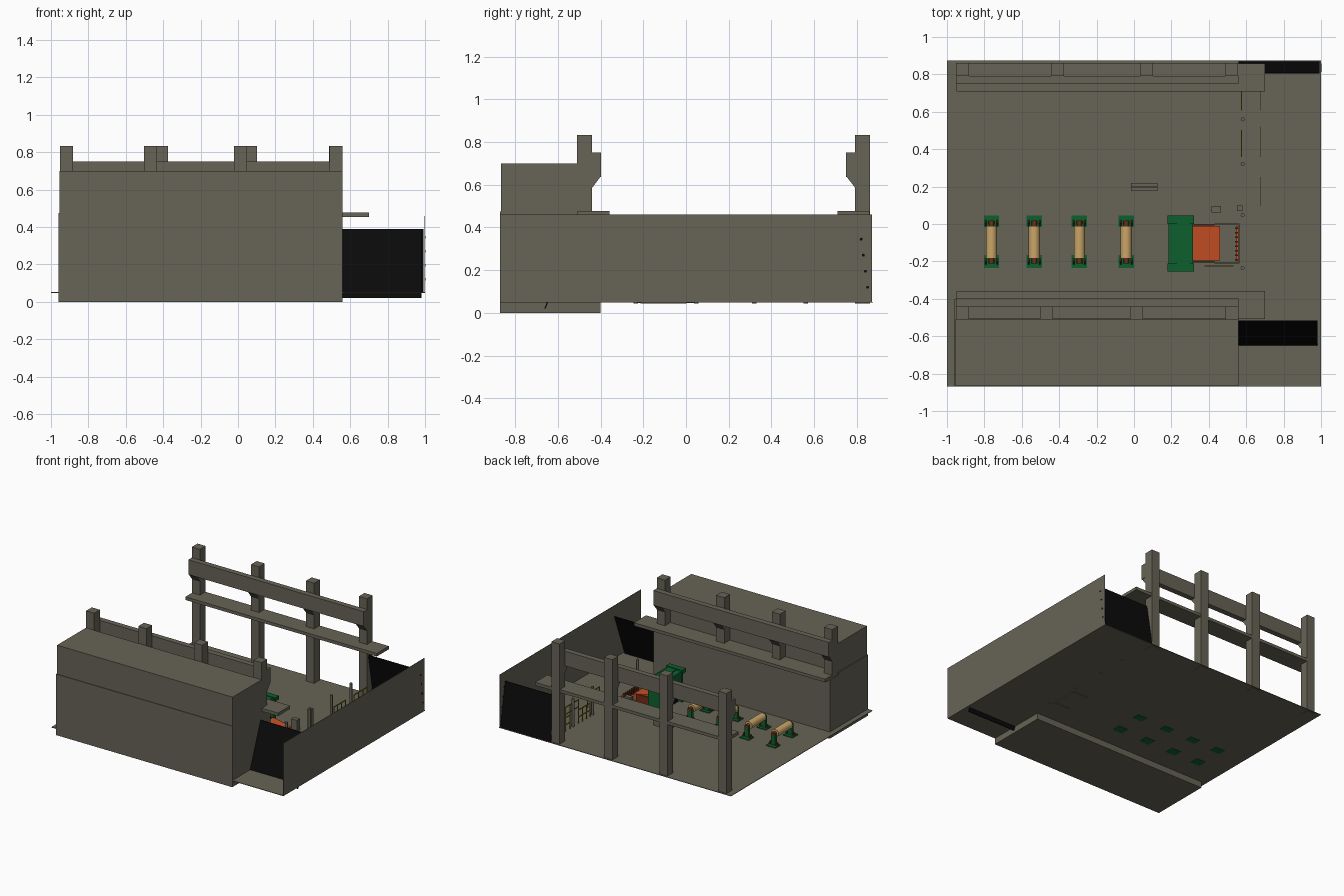
import bpy, bmesh, math
from mathutils import Matrix, Vector

if "Cube" in bpy.data.objects:
    bpy.data.objects.remove(bpy.data.objects["Cube"], do_unlink=True)


def material(name, rgb):
    m = bpy.data.materials.new(name)
    m.use_nodes = True
    col = (*rgb, 1.0)
    m.diffuse_color = col
    bsdf = next(n for n in m.node_tree.nodes if n.type == 'BSDF_PRINCIPLED')
    bsdf.inputs["Base Color"].default_value = col
    bsdf.inputs["Roughness"].default_value = 0.8
    return m


GREY = material("olive_grey", (0.135, 0.127, 0.093))
BLACK = material("black", (0.003, 0.003, 0.003))
GREEN = material("green", (0.004, 0.115, 0.028))
ORANGE = material("orange", (0.58, 0.08, 0.017))
TAN = material("tan", (0.58, 0.38, 0.14))
RED = material("dark_red", (0.17, 0.025, 0.007))
YELLOW = material("dull_yellow", (0.28, 0.22, 0.006))


def finish(name, bm, mat):
    bmesh.ops.recalc_face_normals(bm, faces=bm.faces)
    me = bpy.data.meshes.new(name)
    bm.to_mesh(me)
    bm.free()
    me.materials.append(mat)
    ob = bpy.data.objects.new(name, me)
    bpy.context.collection.objects.link(ob)
    return ob


def box(name, x0, x1, y0, y1, z0, z1, mat=GREY):
    y0, y1 = sorted((y0, y1))
    bm = bmesh.new()
    size = Matrix.Diagonal((x1 - x0, y1 - y0, z1 - z0, 1))
    mid = Matrix.Translation(((x0 + x1) / 2, (y0 + y1) / 2, (z0 + z1) / 2))
    bmesh.ops.create_cube(bm, size=1, matrix=mid @ size)
    return finish(name, bm, mat)


def prism(name, x0, x1, profile, mat=GREY):
    """Extrude a (y, z) profile along x."""
    bm = bmesh.new()
    face = bm.faces.new([bm.verts.new((x0, y, z)) for y, z in profile])
    ext = bmesh.ops.extrude_face_region(bm, geom=[face])
    verts = [v for v in ext["geom"] if isinstance(v, bmesh.types.BMVert)]
    bmesh.ops.translate(bm, verts=verts, vec=Vector((x1 - x0, 0, 0)))
    return finish(name, bm, mat)


def cylinder(name, centre, radius, length, axis, mat, sides=20):
    bm = bmesh.new()
    turn = {'X': Matrix.Rotation(math.pi / 2, 4, 'Y'),
            'Y': Matrix.Rotation(math.pi / 2, 4, 'X'),
            'Z': Matrix.Identity(4)}[axis]
    bmesh.ops.create_cone(bm, cap_ends=True, segments=sides, radius1=radius,
                          radius2=radius, depth=length,
                          matrix=Matrix.Translation(centre) @ turn)
    for f in bm.faces:
        f.smooth = len(f.verts) == 4
    for e in bm.edges:
        e.smooth = all(len(f.verts) == 4 for f in e.link_faces)
    return finish(name, bm, mat)


# Floor and thin side wall
box("floor", -1, 1, -0.87, 0.875, 0.048, 0.052)
box("side_wall", 0.997, 1, -0.87, 0.87, 0.05, 0.46)

# Front block: deep base and narrower upper part
box("front_block_base", -0.96, 0.56, -0.87, -0.40, 0, 0.455)
box("front_block_step", -0.96, 0.56, -0.87, -0.51, 0.455, 0.475)
box("front_block_upper", -0.955, 0.56, -0.865, -0.51, 0.475, 0.70)


# Post-and-beam frames, facing each other
def frame(label, y, d, posts):
    def at(t):
        return y + d * t
    for i, x in enumerate(posts):
        box(f"{label}_post_{i+1}", x, x + 0.07, y, at(0.07), 0.045, 0.833)
        prism(f"{label}_bracket_{i+1}", x, x + 0.07,
              [(at(0.07), 0.64), (at(0.07), 0.585), (at(0.112), 0.64)])
    box(f"{label}_beam", -0.953, 0.56, at(0.07), at(0.113), 0.635, 0.75)
    box(f"{label}_shelf", -0.95, 0.70, at(0.003), at(0.153), 0.453, 0.477)


frame("front_frame", -0.51, 1, (-0.953, -0.503, -0.022, 0.49))
frame("back_frame", 0.862, -1, (-0.953, -0.443, 0.032, 0.487))


# Leaning black panels beside the frames
def leaning_panel(name, x0, x1, low, high, t):
    (ya, za), (yb, zb) = low, high
    prism(name, x0, x1, [(ya, za), (ya + t, za), (yb + t, zb), (yb, zb)], BLACK)


leaning_panel("front_black_panel", 0.56, 0.98, (-0.663, 0.02), (-0.522, 0.39), 0.006)
leaning_panel("back_black_panel", 0.56, 0.992, (0.863, 0.05), (0.805, 0.39), 0.006)
for i in range(4):
    cylinder(f"wall_bolt_{i+1}", (0.999, 0.85 - 0.01 * i, 0.12 + 0.075 * i), 0.007, 0.006, 'X', BLACK, 8)

# Four rollers on paired green stands
for i, x in enumerate((-0.762, -0.533, -0.292, -0.042)):
    n = f"roller_{i+1}"
    cylinder(n, (x, -0.097, 0.14), 0.03, 0.175, 'Y', TAN)
    cylinder(n + "_axle", (x, -0.097, 0.14), 0.014, 0.23, 'Y', RED, 12)
    for side, y0, y1, yp in (("back", -0.015, 0.045, 0.006), ("front", -0.235, -0.165, -0.2)):
        box(f"{n}_{side}_foot", x - 0.041, x + 0.041, y0, y1, 0.046, 0.058, GREEN)
        box(f"{n}_{side}_stand", x - 0.018, x + 0.018, yp - 0.01, yp + 0.01, 0.05, 0.145, GREEN)
        for s in (-1, 1):
            prism(f"{n}_{side}_rib_{'left' if s > 0 else 'right'}",
                  x + s * 0.03 - 0.004, x + s * 0.03 + 0.004,
                  [(yp - 0.018, 0.055), (yp + 0.018, 0.055), (yp, 0.085)], RED)

# Green machine: end stands, cross body and dark core
for side, y0 in (("back", 0.0), ("front", -0.255)):
    box(f"machine_{side}_foot", 0.18, 0.32, y0, y0 + 0.045, 0.052, 0.075, GREEN)
    box(f"machine_{side}_stand", 0.20, 0.30, y0 + 0.006, y0 + 0.039, 0.07, 0.28, GREEN)
    box(f"machine_{side}_cap", 0.18, 0.32, y0, y0 + 0.045, 0.27, 0.30, GREEN)
box("machine_body", 0.185, 0.315, -0.21, 0.0, 0.20, 0.29, GREEN)
box("machine_body_ridge", 0.23, 0.30, -0.21, 0.0, 0.29, 0.295, GREEN)
box("machine_core", 0.21, 0.29, -0.20, -0.01, 0.052, 0.15, BLACK)

# Orange feeder with sloped top, and its end strip
feeder = box("orange_feeder", 0.31, 0.46, -0.195, -0.01, 0.07, 0.15, ORANGE)
for v in feeder.data.vertices:
    if v.co.x > 0.4 and v.co.z > 0.1:
        v.co.z = 0.12
for y in (-0.203, -0.005):
    box("feeder_side_rail", 0.30, 0.43, y - 0.004, y + 0.004, 0.06, 0.13, RED)
box("feeder_end_strip", 0.548, 0.558, -0.20, -0.01, 0.055, 0.085, ORANGE)
for i in range(8):
    y = -0.19 + 0.024 * i
    box(f"end_strip_tooth_{i+1}", 0.54, 0.556, y - 0.004, y + 0.004, 0.052, 0.095, RED)

# Rectangular kerb frame around the feeder outlet, passing through the floor
for name, x0, x1, y0, y1 in (("front", 0.43, 0.562, -0.212, -0.204),
                             ("back", 0.43, 0.562, -0.006, 0.002),
                             ("left", 0.558, 0.564, -0.212, 0.002)):
    box(f"outlet_kerb_{name}", x0, x1, y0, y1, 0.043, 0.075)

# Slim standing posts and small cabinets
for i, y in enumerate((0.56, 0.32, 0.048, -0.235)):
    cylinder(f"slim_post_{i+1}", (0.581, y, 0.157), 0.011, 0.226, 'Z', GREY, 8)
box("control_post", 0.552, 0.58, 0.07, 0.1, 0.05, 0.25)
box("small_cabinet", 0.415, 0.465, 0.062, 0.097, 0.05, 0.14)
box("low_bench", -0.015, 0.125, 0.176, 0.22, 0.05, 0.09)
box("low_bench_back", -0.015, 0.125, 0.195, 0.203, 0.09, 0.11)


# Yellow guard rails
def rail(name, start, end):
    (xa, ya), (xb, yb) = start, end
    h = 0.0025
    for z in (0.10, 0.155):
        box(f"{name}_bar", min(xa, xb) - h, max(xa, xb) + h,
            min(ya, yb) - h, max(ya, yb) + h, z, z + 0.007, YELLOW)
    for k in range(4):
        x, y = xa + (xb - xa) * k / 3, ya + (yb - ya) * k / 3
        box(f"{name}_upright", x - h, x + h, y - h, y + h, 0.05, 0.16, YELLOW)


for i, (x, y0, y1) in enumerate(((0.675, 0.61, 0.77), (0.675, 0.36, 0.52), (0.675, 0.10, 0.25),
                                 (0.575, 0.61, 0.77), (0.575, 0.36, 0.50))):
    rail(f"guard_rail_{i+1}", (x, y0), (x, y1))
rail("guard_rail_front", (0.38, -0.225), (0.53, -0.225))
